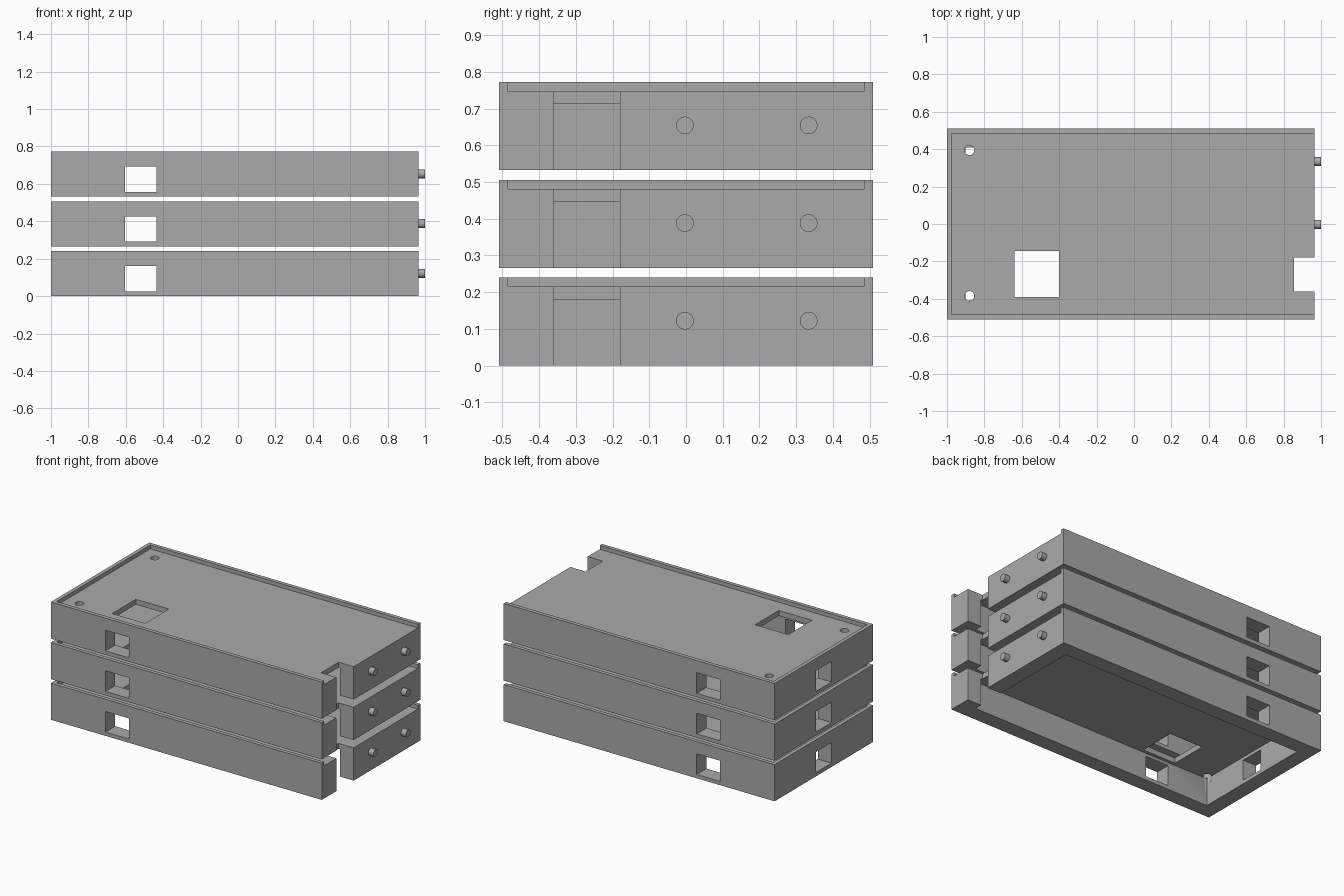
import bpy

old = bpy.data.objects.get("Cube")
if old:
    bpy.data.objects.remove(old, do_unlink=True)

grey = bpy.data.materials.new("plain_grey")
grey.use_nodes = True
grey.diffuse_color = (0.4, 0.4, 0.4, 1)
grey.node_tree.nodes["Principled BSDF"].inputs["Base Color"].default_value = (0.4, 0.4, 0.4, 1)

END, SIDE, HEIGHT, PITCH = 0.965, 0.51, 0.24, 0.266
WALL, LIP, FLOOR, CEILING = 0.1, 0.025, 0.215, 0.18
BELOW, ABOVE = -0.1, 0.4


def box(name, x, y, z):
    """Box from (low, high) ranges on each axis."""
    bpy.ops.mesh.primitive_cube_add(size=1)
    obj = bpy.context.object
    obj.name = name
    obj.location = [(a + b) / 2 for a, b in (x, y, z)]
    obj.scale = [b - a for a, b in (x, y, z)]
    bpy.ops.object.transform_apply(location=True, rotation=False, scale=True)
    return obj


def cylinder(name, radius, depth, location, turn=0):
    bpy.ops.mesh.primitive_cylinder_add(vertices=32, radius=radius, depth=depth,
                                        location=location, rotation=(0, turn, 0))
    obj = bpy.context.object
    obj.name = name
    bpy.ops.object.transform_apply(location=True, rotation=True, scale=True)
    return obj


def cut(target, cutter):
    cutter.hide_render = True
    mod = target.modifiers.new("cut", "BOOLEAN")
    mod.operation, mod.solver, mod.object = "DIFFERENCE", "EXACT", cutter
    bpy.context.view_layer.objects.active = target
    bpy.ops.object.modifier_apply(modifier=mod.name)
    bpy.data.objects.remove(cutter, do_unlink=True)


def finish(obj):
    obj.data.materials.clear()
    obj.data.materials.append(grey)
    bpy.ops.object.select_all(action="DESELECT")
    obj.select_set(True)
    bpy.context.view_layer.objects.active = obj
    bpy.ops.object.shade_smooth_by_angle()


# Hollow housing, open underneath
housing = box("housing_1", (-1, END), (-SIDE, SIDE), (0, HEIGHT))
inner = SIDE - WALL
cut(housing, box("cavity", (-1 + WALL, END - WALL), (-inner, inner), (BELOW, CEILING)))

# Top recess with a lip on three sides
edge = SIDE - LIP
cut(housing, box("recess", (-1 + LIP, 1.2), (-edge, edge), (FLOOR, ABOVE)))

# Side windows through both long walls and the far end
cut(housing, box("side_windows", (-0.605, -0.435), (-1, 1), (0.025, 0.16)))
cut(housing, box("end_window", (-1.2, -0.8), (-0.08, 0.08), (0.025, 0.16)))

# Top hatch and cable notch
cut(housing, box("hatch", (-0.64, -0.4), (-0.39, -0.145), (0.1, ABOVE)))
cut(housing, box("notch", (0.855, 1.2), (-0.36, -0.18), (BELOW, ABOVE)))

# Round screw holes
for y in (-0.385, 0.395):
    cut(housing, cylinder("screw_hole", 0.026, 0.2, (-0.88, y, 0.25)))
finish(housing)

# Pegs on the end wall
pegs = []
for i, y in enumerate((-0.003, 0.334)):
    peg = cylinder(f"peg_1_{i + 1}", 0.024, 0.045, (0.9775, y, 0.122), 1.5707963)
    finish(peg)
    pegs.append(peg)

# Stack of three identical units
for level in (1, 2):
    for part in [housing] + pegs:
        copy = part.copy()
        copy.name = part.name.replace("_1", f"_{level + 1}", 1)
        copy.location.z += level * PITCH
        bpy.context.collection.objects.link(copy)
